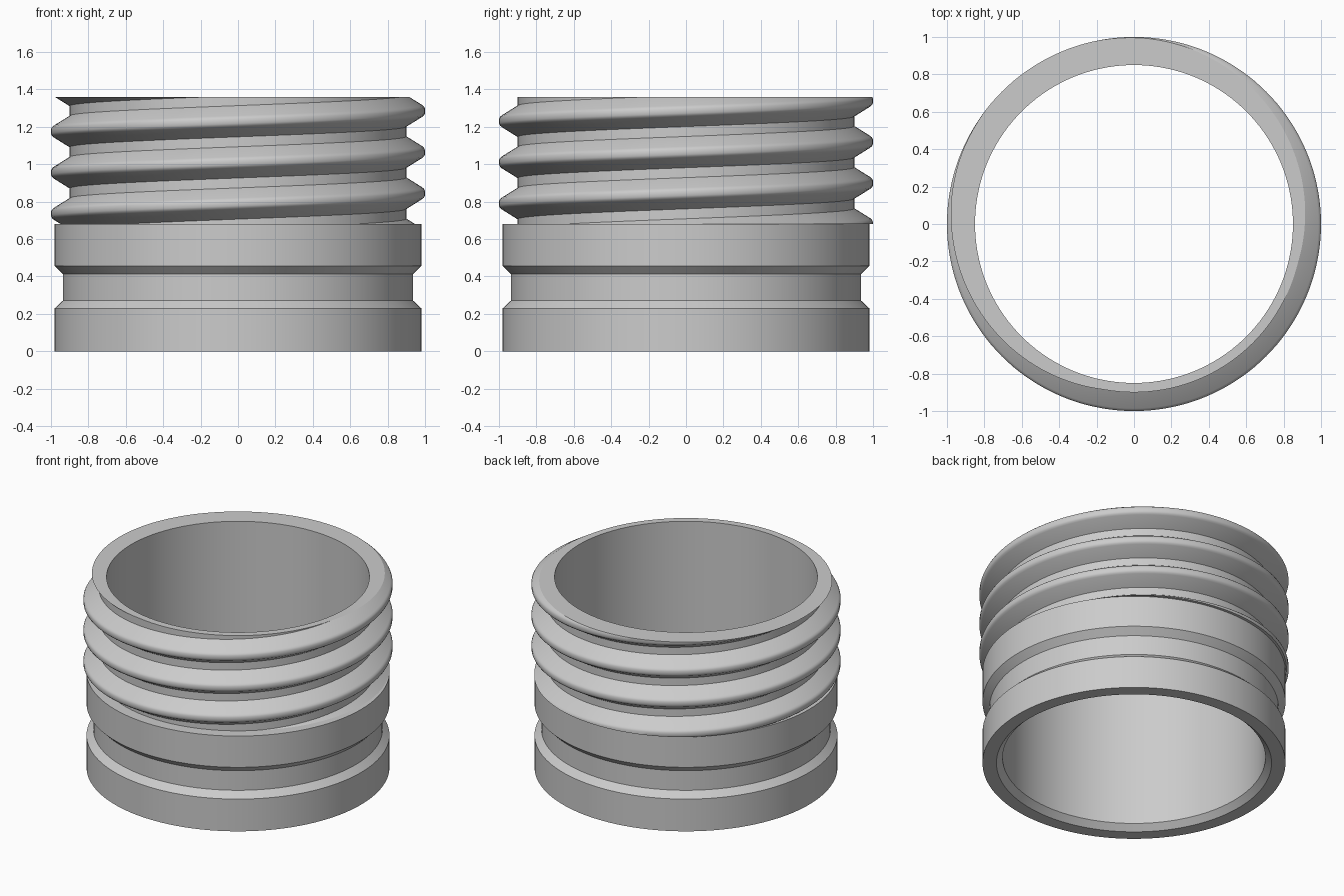
import bpy, bmesh, math

if "Cube" in bpy.data.objects:
    bpy.data.objects.remove(bpy.data.objects["Cube"])

SEG = 144
PITCH = 0.22
LOW, HIGH = 0.68, 1.36       # threaded zone
CREST_Z = 1.285              # crest height at angle 0
BORE = 0.85

# half tooth: (distance from the crest centre, radius), gently rounded tip
HALF = [(0.012, 1.0), (0.022, 0.995), (0.03, 0.986), (0.0835, 0.90), (PITCH / 2, 0.90)]
TOOTH = [(-d, r) for d, r in reversed(HALF[:-1])] + HALF[:-1]

# chamfered bore mouth and grooved collar, from the inside out: (radius, z)
COLLAR = [(BORE, 0.04), (0.89, 0), (0.98, 0), (0.98, 0.23), (0.935, 0.272),
          (0.935, 0.412), (0.98, 0.457), (0.98, LOW)]


def thread_radius(z, crest):
    d = abs((z - crest + PITCH / 2) % PITCH - PITCH / 2)
    prev = (0, 1.0)
    for p in HALF:
        if d <= p[0]:
            t = (d - prev[0]) / (p[0] - prev[0])
            return prev[1] + t * (p[1] - prev[1])
        prev = p
    return HALF[-1][1]


def section(angle):
    """Closed wall section at one angle, with the rising thread trimmed to its zone."""
    crest = CREST_Z + PITCH * angle / (2 * math.pi)
    pts = list(COLLAR) + [(thread_radius(LOW, crest), LOW)]
    for turn in range(-5, 2):
        for offset, _ in TOOTH:
            z = min(max(crest + turn * PITCH + offset, LOW), HIGH)
            pts.append((thread_radius(z, crest), z))
    return pts + [(thread_radius(HIGH, crest), HIGH), (BORE, HIGH)]


# threaded sleeve: sweep the section around the axis
bm = bmesh.new()
columns = []
for i in range(SEG + 1):
    a = 2 * math.pi * i / SEG
    columns.append([bm.verts.new((r * math.cos(a), r * math.sin(a), z)) for r, z in section(a)])
for a, b in zip(columns, columns[1:]):
    n = len(a)
    for j in range(n):
        k = (j + 1) % n
        bm.faces.new((a[j], b[j], b[k], a[k]))
bmesh.ops.remove_doubles(bm, verts=bm.verts[:], dist=0.0002)
bmesh.ops.dissolve_degenerate(bm, edges=bm.edges[:], dist=0.0002)
bmesh.ops.recalc_face_normals(bm, faces=bm.faces[:])

mesh = bpy.data.meshes.new("threaded_sleeve")
bm.to_mesh(mesh)
bm.free()
grey = bpy.data.materials.new("light grey")
grey.diffuse_color = (0.6, 0.6, 0.6, 1)
grey.use_nodes = True
grey.node_tree.nodes["Principled BSDF"].inputs["Base Color"].default_value = grey.diffuse_color
mesh.materials.append(grey)
sleeve = bpy.data.objects.new("threaded_sleeve", mesh)
bpy.context.collection.objects.link(sleeve)
bpy.context.view_layer.objects.active = sleeve
sleeve.select_set(True)
bpy.ops.object.shade_smooth_by_angle(angle=math.radians(30))
